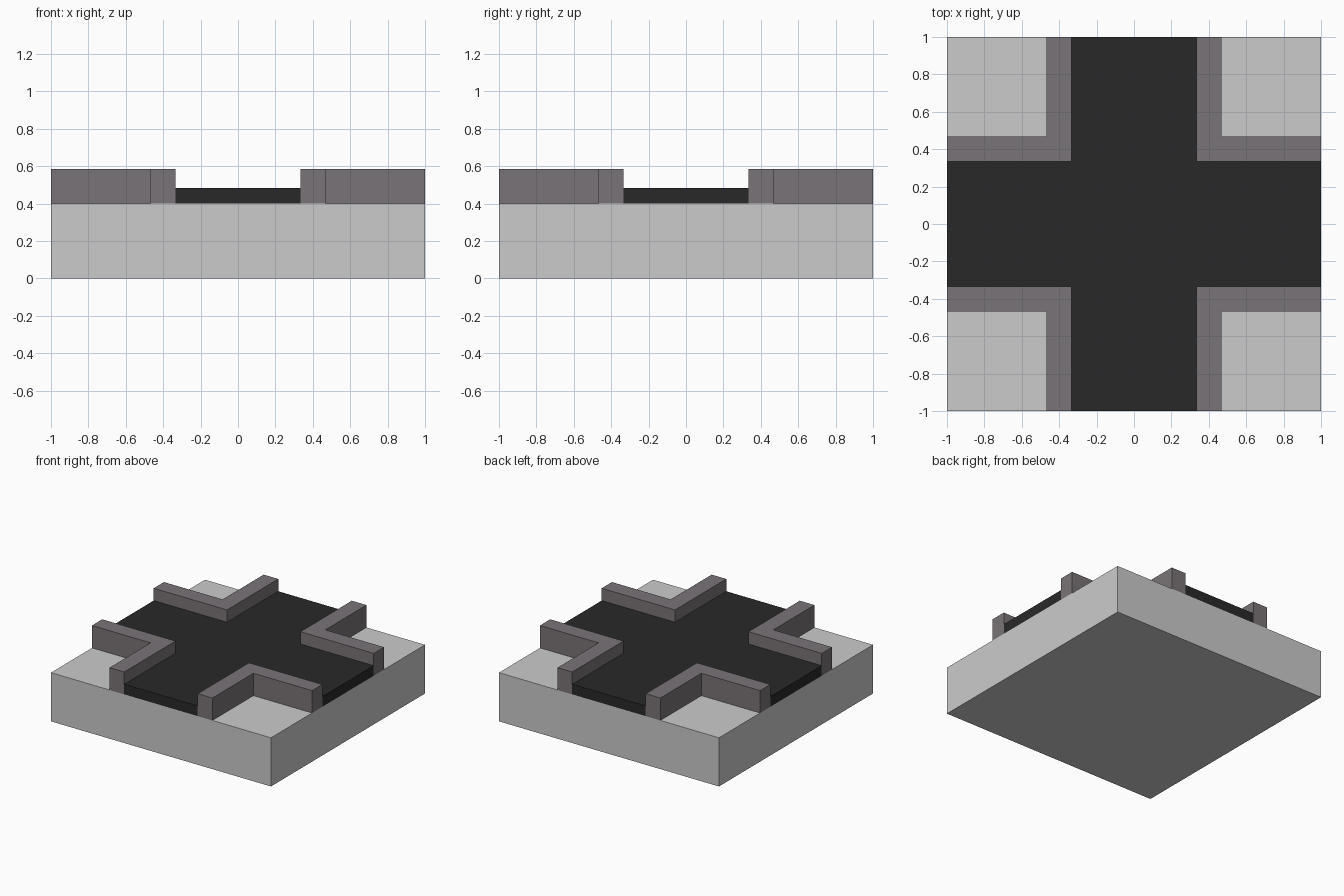
import bpy, bmesh

if "Cube" in bpy.data.objects:
    bpy.data.objects.remove(bpy.data.objects["Cube"])

ROAD, CURB = 0.334, 0.467          # half widths: road edge, outer curb edge
BASE_TOP, ROAD_TOP, CURB_TOP = 0.40, 0.483, 0.584


def material(name, color):
    mat = bpy.data.materials.new(name)
    mat.diffuse_color = (*color, 1.0)
    mat.use_nodes = True
    mat.node_tree.nodes["Principled BSDF"].inputs["Base Color"].default_value = mat.diffuse_color
    return mat


def prism(name, outline, z0, z1, mat=None):
    """Extrude a counter-clockwise outline from z0 up to z1."""
    bm = bmesh.new()
    face = bm.faces.new([bm.verts.new((x, y, z0)) for x, y in outline])
    top = bmesh.ops.extrude_face_region(bm, geom=[face], use_keep_orig=True)
    verts = [g for g in top["geom"] if isinstance(g, bmesh.types.BMVert)]
    bmesh.ops.translate(bm, verts=verts, vec=(0, 0, z1 - z0))
    bmesh.ops.recalc_face_normals(bm, faces=bm.faces)
    mesh = bpy.data.meshes.new(name)
    bm.to_mesh(mesh)
    bm.free()
    obj = bpy.data.objects.new(name, mesh)
    bpy.context.collection.objects.link(obj)
    if mat:
        mesh.materials.append(mat)
    return obj


asphalt = material("asphalt", (0.022, 0.022, 0.022))
stone = material("curb_stone", (0.195, 0.175, 0.185))

# Ground slab
prism("ground_slab", [(-1, -1), (1, -1), (1, 1), (-1, 1)], 0, BASE_TOP)

# Crossroads: one arm corner turned through four quarters
cross, corner = [], [(1, -ROAD), (1, ROAD), (ROAD, ROAD)]
for _ in range(4):
    cross += corner
    corner = [(-y, x) for x, y in corner]
prism("crossroads", cross, BASE_TOP, ROAD_TOP, asphalt)

# Corner curbs: one L shape mirrored to all four corners
curb = prism("corner_curbs", [(ROAD, ROAD), (1, ROAD), (1, CURB),
                              (CURB, CURB), (CURB, 1), (ROAD, 1)],
             BASE_TOP, CURB_TOP, stone)
mirror = curb.modifiers.new("four_corners", "MIRROR")
mirror.use_axis = (True, True, False)
mirror.use_mirror_merge = False
